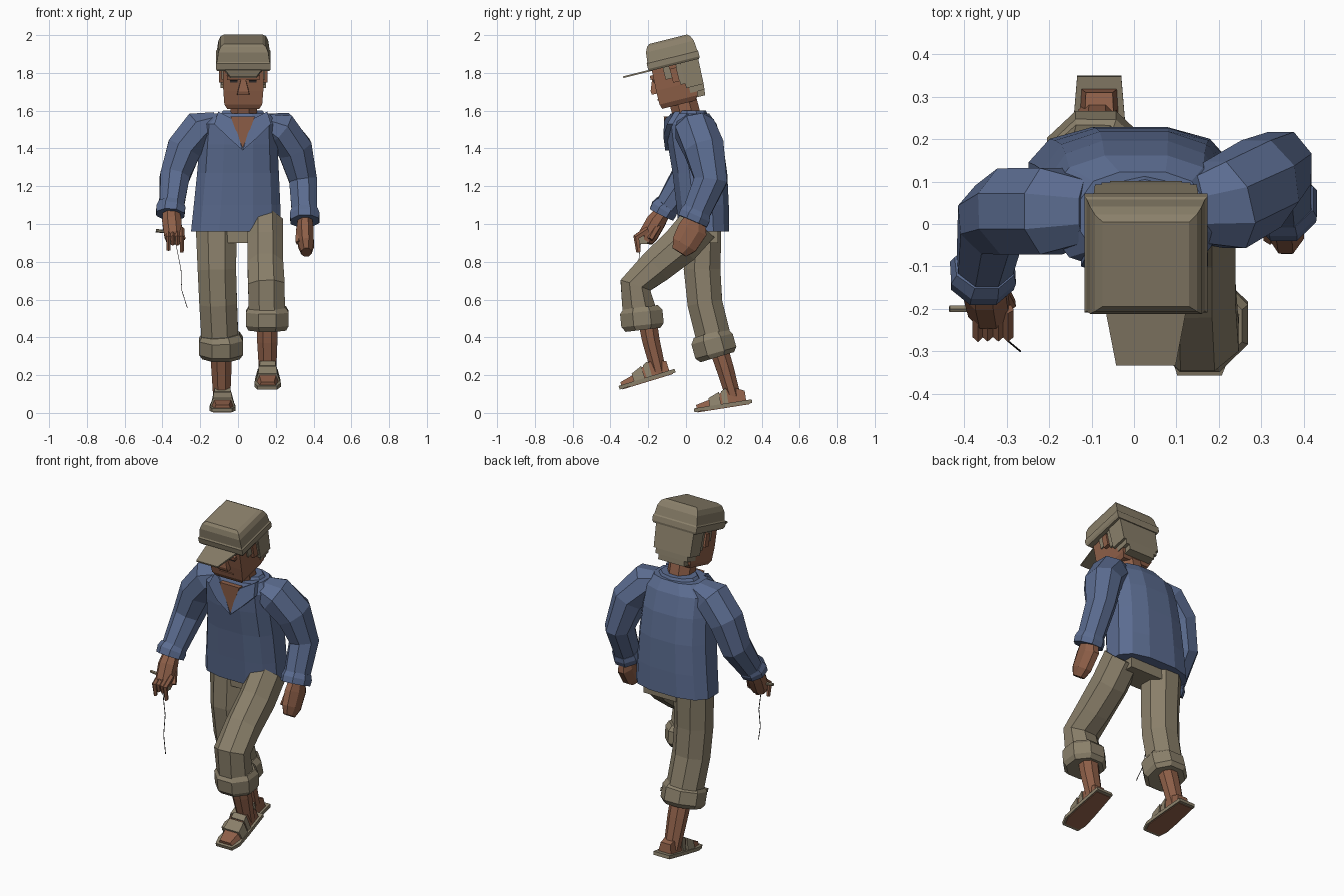
import bpy, bmesh, math
from mathutils import Vector as V, Matrix as M


def material(name, rgb):
    m = bpy.data.materials.new(name)
    m.diffuse_color = (*rgb, 1)
    return m


SKIN = material("brown skin", (0.27, 0.115, 0.065))
BLUE = material("blue cloth", (0.105, 0.15, 0.28))
TAN = material("tan cloth", (0.255, 0.215, 0.145))
DARK = material("dark line", (0.03, 0.025, 0.025))


def loft(name, rings, mat, xf=None):
    """Skin a list of equal-length rings and cap both ends."""
    bm = bmesh.new()
    rows = [[bm.verts.new(p) for p in r] for r in rings]
    n = len(rows[0])
    for a, b in zip(rows, rows[1:]):
        for i in range(n):
            bm.faces.new((a[i], a[(i + 1) % n], b[(i + 1) % n], b[i]))
    bm.faces.new(rows[0])
    bm.faces.new(rows[-1])
    if xf:
        bm.transform(xf)
    bmesh.ops.recalc_face_normals(bm, faces=bm.faces)
    me = bpy.data.meshes.new(name)
    bm.to_mesh(me)
    bm.free()
    me.materials.append(mat)
    ob = bpy.data.objects.new(name, me)
    bpy.context.collection.objects.link(ob)
    return ob


def tube(name, pts, mat, ref=(1, 0, 0), n=8, xf=None):
    """Limb through points (x, y, z, radius along ref, other radius)."""
    ps = [V(p[:3]) for p in pts]
    rings = []
    for i, p in enumerate(pts):
        t = (ps[min(i + 1, len(ps) - 1)] - ps[max(i - 1, 0)]).normalized()
        u = V(ref) - t * V(ref).dot(t)
        u.normalize()
        w = t.cross(u)
        angs = [2 * math.pi * (k + 0.5) / n for k in range(n)]
        rings.append([ps[i] + u * p[3] * math.cos(a) + w * p[4] * math.sin(a) for a in angs])
    return loft(name, rings, mat, xf)


def slabs(name, levels, mat, xf=None):
    """Stack of rectangles: (z, half width, y front, y back)."""
    rings = [[V((-w, a, z)), V((w, a, z)), V((w, b, z)), V((-w, b, z))] for z, w, a, b in levels]
    return loft(name, rings, mat, xf)


def box(name, x0, x1, y0, y1, z0, z1, mat, xf=None):
    r = [[V((x0, y0, z)), V((x1, y0, z)), V((x1, y1, z)), V((x0, y1, z))] for z in (z0, z1)]
    return loft(name, r, mat, xf)


def plate(name, pts, thick, mat):
    """Polygon in space given a small depth along y."""
    return loft(name, [[V(p) for p in pts], [V(p) + V((0, thick, 0)) for p in pts]], mat)


# Shirt body: rounded sections (z, x min, x max, y front, y back)
body = [(0.96, -0.255, 0.235, -0.04, 0.232), (1.1, -0.24, 0.23, -0.055, 0.23),
        (1.27, -0.222, 0.222, -0.075, 0.222), (1.42, -0.21, 0.215, -0.1, 0.2),
        (1.53, -0.2, 0.21, -0.11, 0.165), (1.585, -0.13, 0.17, -0.085, 0.125)]
rings = []
for z, x0, x1, y0, y1 in body:
    ring = []
    for k in range(12):
        a = 2 * math.pi * (k + 0.5) / 12
        c, s = [math.copysign(abs(q) ** 0.75, q) for q in (math.cos(a), math.sin(a))]
        ring.append(V(((x0 + x1) / 2 + c * (x1 - x0) / 2, (y0 + y1) / 2 + s * (y1 - y0) / 2, z)))
    rings.append(ring)
loft("shirt_body", rings, BLUE)

# Neckline, collar and neck
plate("neck_opening", [(0.025, -0.108, 1.4), (0.09, -0.118, 1.57), (-0.04, -0.118, 1.57)], 0.08, SKIN)
for s in (-1, 1):
    plate("collar_flap", [(0.025 + s * x, y, z) for x, y, z in
          [(0.0, -0.11, 1.39), (0.085, -0.12, 1.465), (0.15, -0.1, 1.53), (0.13, -0.06, 1.595),
           (0.05, -0.115, 1.555)]], 0.03, BLUE)
tube("collar_back", [(0.025, 0.03, 1.55, 0.15, 0.1), (0.025, 0.03, 1.6, 0.11, 0.075)], BLUE, n=10)
tube("neck", [(0.03, 0.025, 1.5, 0.078, 0.078), (0.03, -0.035, 1.72, 0.075, 0.08)], SKIN)

# Sleeves and cuffs
Y = (0, 1, 0)
tube("left_sleeve", [(0.13, 0.03, 1.54, 0.08, 0.05), (0.215, 0.045, 1.505, 0.115, 0.105),
     (0.3, 0.095, 1.4, 0.115, 0.1), (0.345, 0.13, 1.23, 0.095, 0.08),
     (0.352, 0.05, 1.05, 0.078, 0.072)], BLUE, Y)
tube("left_cuff", [(0.352, 0.06, 1.07, 0.08, 0.076), (0.353, 0.048, 1.045, 0.09, 0.085),
     (0.354, 0.035, 1.015, 0.088, 0.082)], BLUE, Y)
tube("right_sleeve", [(-0.11, 0.03, 1.55, 0.08, 0.05), (-0.195, 0.03, 1.51, 0.11, 0.105),
     (-0.285, 0.03, 1.4, 0.11, 0.1), (-0.335, 0.01, 1.25, 0.095, 0.085),
     (-0.352, -0.1, 1.09, 0.07, 0.07)], BLUE, Y)
tube("right_cuff", [(-0.353, -0.1, 1.1, 0.07, 0.074), (-0.356, -0.115, 1.08, 0.078, 0.083),
     (-0.358, -0.13, 1.05, 0.074, 0.08)], BLUE, Y)

# Left hand, loosely closed
tube("left_hand", [(0.355, 0.05, 1.04, 0.055, 0.04), (0.355, 0.035, 0.97, 0.085, 0.048),
     (0.36, -0.01, 0.89, 0.075, 0.045), (0.362, -0.035, 0.85, 0.045, 0.03)], SKIN, Y)
tube("left_thumb", [(0.325, 0.02, 0.97, 0.022, 0.02), (0.32, -0.035, 0.9, 0.018, 0.016)], SKIN, Y, 5)

# Right hand with fingers around a line reel
tube("right_hand", [(-0.355, -0.11, 1.08, 0.04, 0.045), (-0.35, -0.16, 1.01, 0.055, 0.055),
     (-0.342, -0.2, 0.94, 0.055, 0.052), (-0.338, -0.21, 0.9, 0.035, 0.04)], SKIN, Y)
for x, tip in ((-0.368, 0.86), (-0.345, 0.89), (-0.32, 0.89), (-0.297, 0.85)):
    tube("right_finger", [(x, -0.2, 0.97, 0.02, 0.014), (x, -0.262, 0.93, 0.018, 0.013),
         (x, -0.25, tip, 0.013, 0.01)], SKIN, Y, 5)
tube("right_thumb", [(-0.315, -0.15, 0.99, 0.02, 0.018), (-0.29, -0.19, 0.92, 0.016, 0.014)], SKIN, Y, 5)
box("reel_block", -0.365, -0.3, -0.25, -0.205, 0.895, 0.945, TAN)
tube("reel_stick", [(-0.435, -0.2, 0.965, 0.009, 0.009), (-0.3, -0.2, 0.95, 0.009, 0.009)], TAN, Y, 6)
tube("fishing_line", [(x, y, z, 0.002, 0.002) for x, y, z in
     [(-0.33, -0.24, 0.9), (-0.302, -0.255, 0.76), (-0.298, -0.275, 0.65), (-0.268, -0.3, 0.555)]], DARK, n=4)

# Trousers with rolled cuffs
tube("left_trouser", [(0.145, 0.07, 1.0, 0.1, 0.115), (0.145, -0.03, 0.885, 0.102, 0.112),
     (0.145, -0.16, 0.775, 0.102, 0.1), (0.15, -0.268, 0.675, 0.105, 0.09),
     (0.153, -0.245, 0.53, 0.103, 0.098)], TAN)
tube("left_trouser_cuff", [(0.155, -0.24, 0.56, 0.108, 0.1), (0.155, -0.237, 0.535, 0.123, 0.122),
     (0.155, -0.23, 0.465, 0.123, 0.122), (0.155, -0.227, 0.44, 0.108, 0.1)], TAN)
tube("right_trouser", [(-0.115, 0.095, 1.0, 0.118, 0.1), (-0.112, 0.085, 0.76, 0.11, 0.105),
     (-0.105, 0.1, 0.58, 0.108, 0.1), (-0.095, 0.15, 0.38, 0.105, 0.1)], TAN)
tube("right_trouser_cuff", [(-0.092, 0.132, 0.415, 0.108, 0.1), (-0.09, 0.138, 0.39, 0.125, 0.122),
     (-0.09, 0.158, 0.318, 0.125, 0.122), (-0.09, 0.165, 0.295, 0.108, 0.1)], TAN)
box("trouser_seat", -0.17, 0.16, 0.01, 0.17, 0.9, 1.0, TAN)

# Shins
tube("left_shin", [(0.153, -0.21, 0.52, 0.062, 0.055), (0.155, -0.185, 0.38, 0.058, 0.05),
     (0.157, -0.14, 0.2, 0.048, 0.042)], SKIN)
tube("right_shin", [(-0.09, 0.16, 0.38, 0.062, 0.055), (-0.088, 0.205, 0.24, 0.058, 0.05),
     (-0.086, 0.255, 0.07, 0.048, 0.042)], SKIN)


def sandal(side, x, y, z, angle):
    """Foot in a strapped sandal, local y runs from toe (0) to heel (0.31)."""
    xf = M.Translation((x, y, z)) @ M.Rotation(angle, 4, 'X')
    outline = [(-0.055, 0), (0.05, 0), (0.07, 0.05), (0.066, 0.14), (0.052, 0.31), (-0.052, 0.31),
               (-0.066, 0.14), (-0.07, 0.05)]

    def slab(name, k, z0, z1, mat):
        loft(side + name, [[V((a * k, 0.155 + (b - 0.155) * k, h)) for a, b in outline]
                           for h in (z0, z1)], mat, xf)
    slab("_sole", 1, 0.004, 0.024, TAN)
    slab("_tread", 0.9, 0.0, 0.006, SKIN)

    def cross(b, w, h):
        return [V((-w, b, 0.02)), V((w, b, 0.02)), V((w * 0.75, b, h)), V((-w * 0.75, b, h))]
    loft(side + "_foot", [cross(b, w, h) for b, w, h in
         [(0.015, 0.045, 0.04), (0.08, 0.058, 0.055), (0.17, 0.05, 0.09), (0.215, 0.046, 0.105),
          (0.28, 0.042, 0.075)]], SKIN, xf)
    loft(side + "_toe_strap", [cross(b, w, h) for b, w, h in
         [(0.085, 0.067, 0.066), (0.145, 0.062, 0.09)]], TAN, xf)
    loft(side + "_ankle_strap", [cross(b, w, h) for b, w, h in
         [(0.155, 0.056, 0.09), (0.185, 0.055, 0.105)]], TAN, xf)


sandal("left", 0.157, -0.35, 0.12, math.radians(17))
sandal("right", -0.082, 0.045, 0.0, math.radians(9))

# Head, tipped forward around the neck
H = M.Translation((0.028, 0, 1.6)) @ M.Rotation(math.radians(14), 4, 'X')
slabs("head", [(0.04, 0.085, -0.12, 0.06), (0.065, 0.1, -0.128, 0.08), (0.14, 0.106, -0.128, 0.1),
      (0.3, 0.108, -0.122, 0.11)], SKIN, H)
slabs("nose", [(0.125, 0.032, -0.155, -0.12), (0.145, 0.028, -0.157, -0.12),
      (0.205, 0.012, -0.134, -0.12)], SKIN, H)
box("brow", -0.085, 0.085, -0.142, -0.12, 0.203, 0.225, SKIN, H)
box("mouth", -0.045, 0.045, -0.133, -0.12, 0.088, 0.096, SKIN, H)
for s in (-1, 1):
    a, b = sorted((s * 0.03, s * 0.07))
    box("eye", a, b, -0.131, -0.12, 0.186, 0.198, DARK, H)
    a, b = sorted((s * 0.1, s * 0.128))
    box("ear", a, b, -0.03, 0.005, 0.16, 0.235, SKIN, H)
    a, b = sorted((s * 0.1, s * 0.116))
    box("sideburn", a, b, -0.065, -0.03, 0.185, 0.27, TAN, H)
    box("temple_hair", a, b, 0.005, 0.05, 0.14, 0.27, TAN, H)

# Hair at the back, stepping in toward the nape
slabs("hair", [(0.055, 0.085, 0.06, 0.118), (0.085, 0.085, 0.06, 0.122), (0.085, 0.105, 0.045, 0.122),
      (0.115, 0.105, 0.045, 0.125), (0.115, 0.12, 0.03, 0.125), (0.28, 0.125, 0.03, 0.13)], TAN, H)

# Cap with band and brim
slabs("cap_band", [(0.25, 0.138, -0.136, 0.134), (0.262, 0.145, -0.142, 0.139),
      (0.292, 0.145, -0.142, 0.139), (0.3, 0.138, -0.136, 0.134)], TAN, H)
slabs("cap_crown", [(0.295, 0.14, -0.137, 0.135), (0.35, 0.132, -0.131, 0.13),
      (0.378, 0.12, -0.118, 0.117), (0.39, 0.102, -0.103, 0.102)], TAN, H)
outline = [(-0.1, -0.12), (-0.07, -0.28), (0.07, -0.28), (0.1, -0.12)]
loft("cap_brim", [[V((x, y, z)) for x, y in outline] for z in (0.248, 0.257)], TAN, H)
